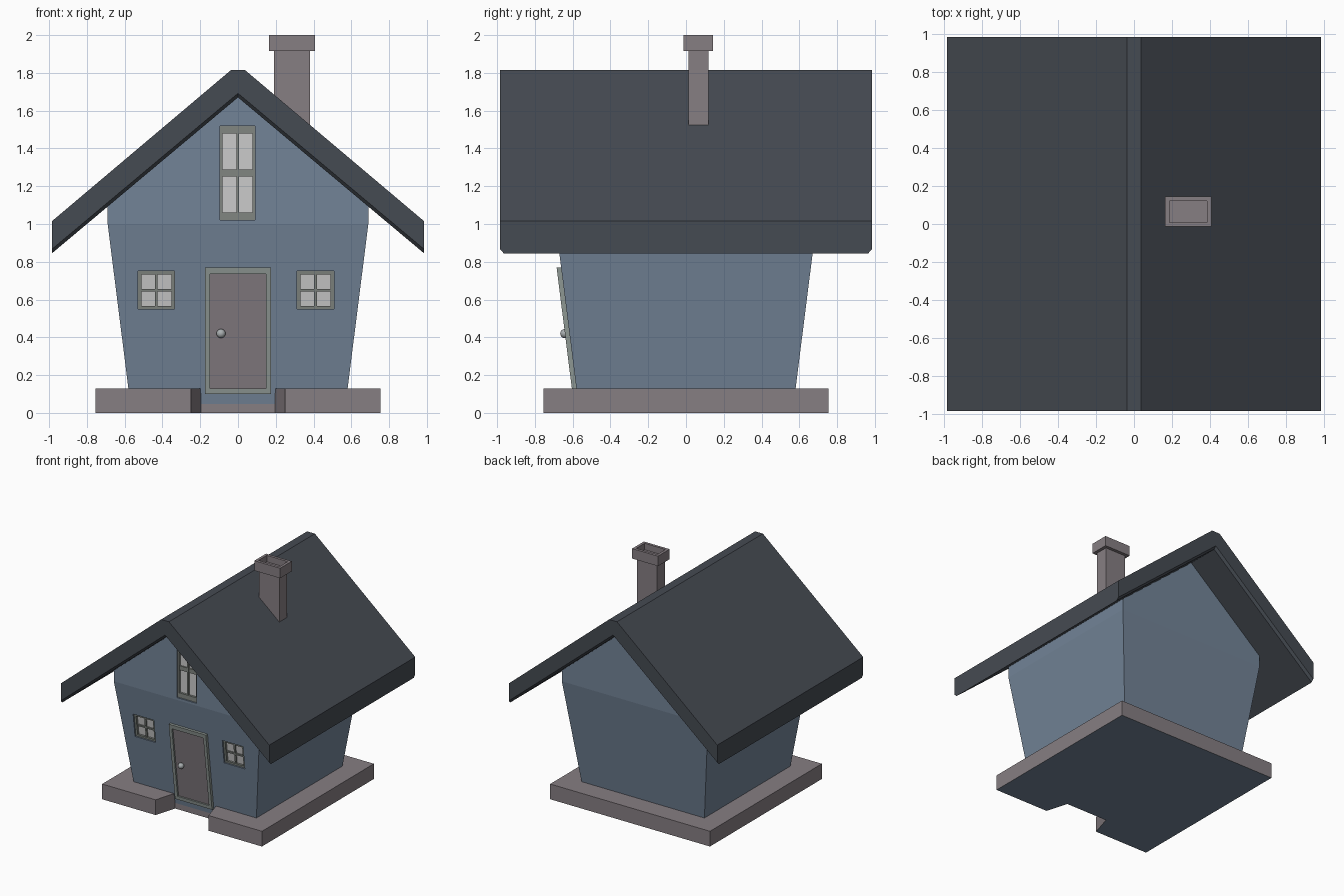
import bpy, bmesh

if "Cube" in bpy.data.objects:
    bpy.data.objects.remove(bpy.data.objects["Cube"])

def material(name, rgb):
    m = bpy.data.materials.new(name)
    m.diffuse_color = (*rgb, 1)
    m.use_nodes = True
    m.node_tree.nodes["Principled BSDF"].inputs["Base Color"].default_value = m.diffuse_color
    return m

WALL = material("wall_blue", (0.17, 0.23, 0.31))
ROOF = material("roof_slate", (0.06, 0.07, 0.085))
STONE = material("stone_grey", (0.24, 0.21, 0.225))
TRIM = material("trim_sage", (0.27, 0.31, 0.29))
FRAME = material("window_frame", (0.22, 0.24, 0.22))
DOOR = material("door_mauve", (0.23, 0.20, 0.22))
GLASS = material("glass_grey", (0.60, 0.60, 0.60))
METAL = material("knob_metal", (0.40, 0.43, 0.44))

def finish(name, bm, *mats):
    bmesh.ops.recalc_face_normals(bm, faces=bm.faces)
    me = bpy.data.meshes.new(name)
    bm.to_mesh(me)
    bm.free()
    for m in mats:
        me.materials.append(m)
    ob = bpy.data.objects.new(name, me)
    bpy.context.collection.objects.link(ob)
    return ob

def skin(bm, rings):
    """Skin a list of equal-length closed rings into a capped solid."""
    vs = [[bm.verts.new(p) for p in r] for r in rings]
    n = len(vs[0])
    for a, b in zip(vs, vs[1:]):
        for i in range(n):
            bm.faces.new((a[i], a[(i + 1) % n], b[(i + 1) % n], b[i]))
    return bm.faces.new(vs[0]), bm.faces.new(vs[-1])

def rect(x0, x1, y0, y1, z):
    return [(x0, y0, z), (x1, y0, z), (x1, y1, z), (x0, y1, z)]

def wall_y(z):
    return -(0.564 + 0.126 * min(z, 1.0))

def wall_box(bm, x0, x1, z0, z1, d0, d1):
    """Box that follows the leaning front wall; d is the outward offset."""
    skin(bm, [[(x, wall_y(z) - d, z) for x, d in
               ((x0, d0), (x1, d0), (x1, d1), (x0, d1))] for z in (z0, z1)])

# Foundation slab with splayed doorway notch
bm = bmesh.new()
s = 0.755
plan = [(-s, -s), (-0.25, -s), (-0.195, -0.57), (0.195, -0.57),
        (0.25, -s), (s, -s), (s, s), (-s, s)]
under, _ = skin(bm, [[(x, y, z) for x, y in plan] for z in (0, 0.13)])
under.material_index = 1
finish("foundation", bm, STONE, WALL)

# House body: flared walls with an upright gable storey
bm = bmesh.new()
lo, hi = -wall_y(0.02), -wall_y(1.0)
base = [bm.verts.new(p) for p in rect(-lo, lo, -lo, lo, 0.02)]
mid = [bm.verts.new(p) for p in rect(-hi, hi, -hi, hi, 1.0)]
top = [bm.verts.new(p) for p in rect(-hi, hi, -hi, hi, 1.095)]
front_apex, back_apex = [bm.verts.new((0, y, 1.68)) for y in (-hi, hi)]
bm.faces.new(base)
for i in range(4):
    j = (i + 1) % 4
    bm.faces.new((base[i], base[j], mid[j], mid[i]))
for i in (1, 3):
    j = (i + 1) % 4
    bm.faces.new((mid[i], mid[j], top[j], top[i]))
bm.faces.new((mid[0], mid[1], top[1], front_apex, top[0]))
bm.faces.new((mid[2], mid[3], top[3], back_apex, top[2]))
bm.faces.new((top[1], top[2], back_apex, front_apex))
bm.faces.new((top[3], top[0], front_apex, back_apex))
body = finish("house_body", bm, WALL)

# Windows: recessed openings with frame, cross bars and glass
def window(name, x0, x1, z0, z1, side, rail, bar_x, bar_z):
    bm = bmesh.new()
    wall_box(bm, x0, x1, z0, z1, -0.04, 0.1)
    cutter = finish(name + "_cutter", bm)
    cutter.hide_render = True
    cutter.hide_set(True)
    mod = body.modifiers.new(name, 'BOOLEAN')
    mod.operation = 'DIFFERENCE'
    mod.solver = 'EXACT'
    mod.object = cutter
    bm = bmesh.new()
    cx, cz = (x0 + x1) / 2, (z0 + z1) / 2
    for a, b in ((x0, x0 + side), (x1 - side, x1)):
        wall_box(bm, a, b, z0, z1, -0.04, -0.012)
    for a, b in ((z0, z0 + rail), (z1 - rail, z1)):
        wall_box(bm, x0 + side, x1 - side, a, b, -0.04, -0.012)
    wall_box(bm, cx - bar_x, cx + bar_x, z0 + rail, z1 - rail, -0.04, -0.018)
    wall_box(bm, x0 + side, x1 - side, cz - bar_z, cz + bar_z, -0.04, -0.0185)
    finish(name + "_frame", bm, FRAME)
    bm = bmesh.new()
    wall_box(bm, x0 + side, x1 - side, z0 + rail, z1 - rail, -0.039, -0.03)
    finish(name + "_glass", bm, GLASS)

window("left_window", -0.53, -0.335, 0.55, 0.75, 0.018, 0.017, 0.007, 0.007)
window("right_window", 0.312, 0.508, 0.55, 0.75, 0.018, 0.017, 0.007, 0.007)
window("gable_window", -0.095, 0.091, 1.02, 1.52, 0.013, 0.04, 0.007, 0.018)

# Bake the openings into the body and drop the cutters
bpy.context.view_layer.update()
cut = bpy.data.meshes.new_from_object(
    body.evaluated_get(bpy.context.evaluated_depsgraph_get()))
body.modifiers.clear()
body.data = cut
for ob in [o for o in bpy.data.objects if o.name.endswith("_cutter")]:
    bpy.data.objects.remove(ob)

# Door with surround and knob
bm = bmesh.new()
for a, b in ((-0.175, -0.148), (0.148, 0.175)):
    wall_box(bm, a, b, 0.10, 0.77, -0.01, 0.024)
for a, b in ((0.10, 0.13), (0.735, 0.77)):
    wall_box(bm, -0.148, 0.148, a, b, -0.01, 0.024)
finish("door_frame", bm, TRIM)
bm = bmesh.new()
wall_box(bm, -0.148, 0.148, 0.13, 0.735, -0.01, 0.01)
finish("door", bm, DOOR)
bpy.ops.mesh.primitive_uv_sphere_add(segments=20, ring_count=12, radius=0.024,
                                     location=(-0.09, wall_y(0.42) - 0.025, 0.42))
knob = bpy.context.object
knob.name = "door_knob"
knob.data.materials.append(METAL)
bpy.ops.object.shade_smooth()

# Roof: thick gable section with chamfered lower front and back edges
def roof_ring(y, lift):
    e = 0.985
    pts = [(-e, 1.015), (-0.037, 1.815), (0.037, 1.815), (e, 1.015),
           (e, 0.845 + lift), (0, 1.67 + lift), (-e, 0.845 + lift)]
    return [(x, y, z) for x, z in pts]

bm = bmesh.new()
skin(bm, [roof_ring(-0.985, 0.022), roof_ring(-0.965, 0),
          roof_ring(0.965, 0), roof_ring(0.985, 0.022)])
finish("roof", bm, ROOF)

# Chimney with a hollow cap
def inset_rect(grow, z):
    return rect(0.19 - grow, 0.382 + grow, 0.012 - grow, 0.118 + grow, z)

bm = bmesh.new()
skin(bm, [inset_rect(0, 1.5), inset_rect(0, 1.92)])
finish("chimney", bm, STONE)
bm = bmesh.new()
skin(bm, [inset_rect(0.026, 1.915), inset_rect(0.026, 2.0),
          inset_rect(0.003, 2.0), inset_rect(0.003, 1.945)])
finish("chimney_cap", bm, STONE)
